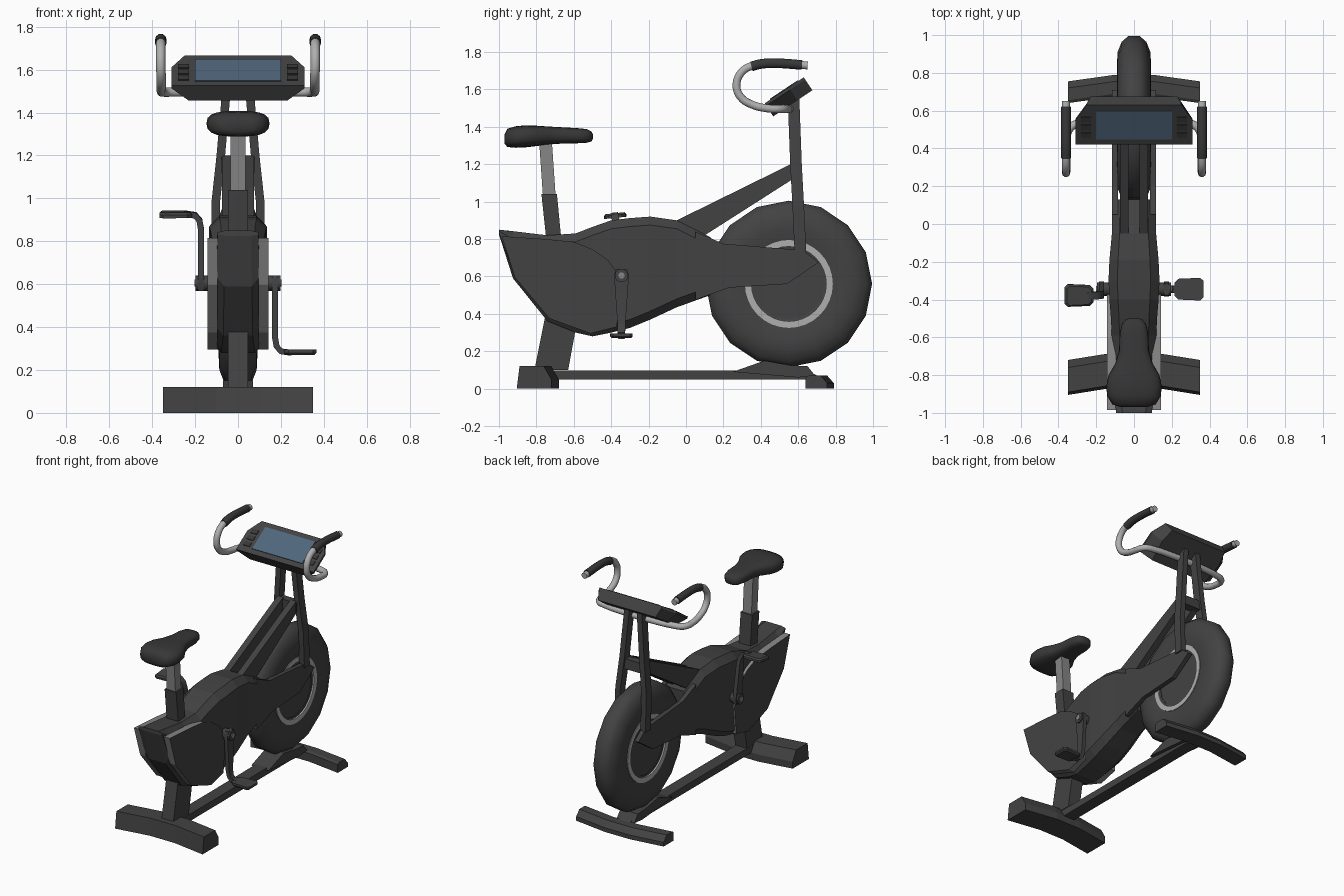
import bpy, bmesh, math
from mathutils import Matrix, Vector

if "Cube" in bpy.data.objects:
    bpy.data.objects.remove(bpy.data.objects["Cube"])


def material(name, rgb):
    m = bpy.data.materials.new(name)
    m.diffuse_color = (*rgb, 1)
    m.use_nodes = True
    m.node_tree.nodes["Principled BSDF"].inputs["Base Color"].default_value = m.diffuse_color
    return m


DARK = material("dark grey", (.055, .055, .055))
BLACK = material("soft black", (.038, .038, .038))
GREY = material("mid grey", (.24, .24, .24))
METAL = material("light metal", (.43, .43, .43))
BLUE = material("screen blue", (.08, .133, .2))


def finish(name, bm, mat, smooth=0):
    bmesh.ops.remove_doubles(bm, verts=bm.verts, dist=.0001)
    bmesh.ops.recalc_face_normals(bm, faces=bm.faces)
    me = bpy.data.meshes.new(name)
    bm.to_mesh(me)
    bm.free()
    me.materials.append(mat)
    if smooth:
        me.polygons.foreach_set("use_smooth", [True] * len(me.polygons))
        me.set_sharp_from_angle(angle=math.radians(smooth))
    ob = bpy.data.objects.new(name, me)
    bpy.context.collection.objects.link(ob)
    return ob


def loft(name, rings, mat, smooth=0, matrix=None, loop=False):
    """Skin equal-sized rings of points; capped unless looped."""
    bm = bmesh.new()
    vs = [[bm.verts.new(p) for p in r] for r in rings]
    n = len(vs[0])
    for a, b in zip(vs, vs[1:] + (vs[:1] if loop else [])):
        for i in range(n):
            j = (i + 1) % n
            bm.faces.new((a[i], a[j], b[j], b[i]))
    if not loop:
        bm.faces.new(vs[0])
        bm.faces.new(vs[-1])
    if matrix:
        bm.transform(matrix)
    return finish(name, bm, mat, smooth)


def prism(name, profile, x0, x1, mat, smooth=0):
    """Extrude a (y, z) side profile along x."""
    return loft(name, [[(x, y, z) for y, z in profile] for x in (x0, x1)], mat, smooth)


def lathe(name, profile, center, seg, mat, smooth=0):
    """Spin a closed (x, radius) profile around the x axis."""
    rings = []
    for i in range(seg):
        a = 2 * math.pi * i / seg
        rings.append([(x, center[0] + r * math.cos(a), center[1] + r * math.sin(a)) for x, r in profile])
    return loft(name, rings, mat, smooth, loop=True)


def tube(name, pts, radius, mat):
    cu = bpy.data.curves.new(name, 'CURVE')
    cu.dimensions = '3D'
    cu.bevel_depth, cu.bevel_resolution, cu.use_fill_caps = radius, 3, True
    cu.resolution_u = 5
    sp = cu.splines.new('BEZIER')
    sp.bezier_points.add(len(pts) - 1)
    for bp, p in zip(sp.bezier_points, pts):
        bp.co = p
        bp.handle_left_type = bp.handle_right_type = 'AUTO'
    tmp = bpy.data.objects.new(name + " path", cu)
    bpy.context.collection.objects.link(tmp)
    dg = bpy.context.evaluated_depsgraph_get()
    bm = bmesh.new()
    bm.from_mesh(bpy.data.meshes.new_from_object(tmp.evaluated_get(dg)))
    bpy.data.objects.remove(tmp)
    return finish(name, bm, mat, 50)


# Wheel: low-poly tyre, metal ring, hub disc
half = [(.03, .445), (.065, .415), (.087, .36), (.09, .30), (.078, .235), (.07, .19)]
W = (.55, .56)
lathe("tyre", half + [(-x, r) for x, r in reversed(half)], W, 16, DARK, 50)
for s in (1, -1):
    lathe("wheel_ring", [(s * .06, .2), (s * .083, .2), (s * .083, .235), (s * .06, .235)], W, 32, METAL, 30)
lathe("wheel_disc", [(.066, .001), (.066, .205), (-.066, .205), (-.066, .001)], W, 32, DARK)

# Main body shell: stations of y, top, bottom, half width
body = [(-1, .85, .825, .095), (-.925, .842, .59, .10), (-.74, .82, .36, .105), (-.59, .83, .30, .118),
        (-.5, .865, .28, .122), (-.4, .90, .30, .13), (-.3, .912, .325, .135), (-.19, .92, .37, .13),
        (-.05, .90, .435, .117), (.13, .81, .50, .115)]
rings = []
for y, t, b, w in body:
    c = min(.045, (t - b) * .3)
    right = [(w * .65, b), (w, b + c), (w, t - c), (w * .65, t)]
    rings.append([(x, y, z) for x, z in right] + [(-x, y, z) for x, z in reversed(right)])
loft("body_shell", rings, DARK)

for s in (1, -1):
    # Fork arms beside the wheel
    prism("fork_arm", [(.05, .84), (.2, .775), (.625, .74), (.71, .675), (.54, .56), (.23, .54), (.05, .475)],
          s * .085, s * .117, DARK)
    # Chain cover with grey rim
    cover = prism("chain_cover", [(-.985, .815), (-.75, .80), (-.6, .785), (-.5, .745), (-.42, .69), (-.375, .63),
                                  (-.35, .53), (-.37, .33), (-.51, .295), (-.73, .375), (-.915, .595)],
                  s * .095, s * .143, DARK)
    cover.data.materials.append(GREY)
    for f in cover.data.polygons:
        f.material_index = int(abs(f.normal.x) < .5)
    # Console posts straddling the wheel
    post = [(.105, .612, .72), (.104, .60, .98), (.08, .588, 1.2), (.05, .575, 1.55)]
    loft("console_post", [[(s * (x + a * .02), y + b * .031, z) for a, b in ((-1, -1), (1, -1), (1, 1), (-1, 1))]
                          for x, y, z in post], DARK)
    # Diagonal braces
    prism("diagonal_brace", [(-.08, .885), (.1, .82), (.57, 1.12), (.56, 1.2)], s * .03, s * .075, DARK)
prism("brace_bridge", [(.55, 1.12), (.61, 1.12), (.605, 1.19), (.55, 1.19)], -.08, .08, DARK)


# Feet, swept toward the rear at the tips
def foot(name, profile, sweep):
    loft(name, [[(x, y - sweep * (abs(x) > .2), z) for y, z in profile] for x in (-.35, -.1, .1, .35)], DARK)


foot("rear_foot", [(-.865, 0), (-.85, .12), (-.72, .12), (-.68, .05), (-.68, 0)], .04)
foot("front_foot", [(.675, 0), (.675, .06), (.69, .07), (.755, .07), (.79, .03), (.79, 0)], .035)
prism("base_beam", [(-.75, .048), (.7, .048), (.7, .07), (.65, .098), (-.75, .098)], -.045, .045, DARK)
prism("wheel_wedge", [(.25, .09), (.42, .15), (.56, .125), (.65, .12), (.69, .07), (.6, .06)], -.07, .07, DARK)
prism("rear_support", [(-.81, .1), (-.63, .1), (-.575, .4), (-.75, .4)], -.047, .047, DARK)

# Seat and post
prism("seat_sleeve", [(-.745, .78), (-.665, .78), (-.69, 1.04), (-.773, 1.04)], -.046, .046, DARK)
prism("seat_post", [(-.765, 1.03), (-.697, 1.03), (-.717, 1.32), (-.785, 1.32)], -.035, .035, GREY)
seat = [(-.97, .07, 1.31, 1.36), (-.955, .115, 1.292, 1.39), (-.91, .142, 1.288, 1.403), (-.86, .147, 1.29, 1.408),
        (-.8, .135, 1.297, 1.406), (-.74, .1, 1.305, 1.402), (-.67, .079, 1.31, 1.398), (-.58, .076, 1.312, 1.393),
        (-.53, .064, 1.315, 1.388), (-.505, .042, 1.322, 1.375), (-.498, .02, 1.335, 1.36)]
rings = []
for y, w, b, t in seat:
    ring = []
    for i in range(20):
        a = 2 * math.pi * i / 20
        c, s = math.cos(a), math.sin(a)
        ring.append((w * math.copysign(abs(c) ** .7, c), y, (b + t) / 2 + (t - b) / 2 * math.copysign(abs(s) ** .7, s)))
    rings.append(ring)
loft("seat", rings, BLACK, 60)


# Console: x across, u up the tilted panel, d out of its face
def panel(x, u, d):
    return (x, .42 + .832 * u - .555 * d, 1.525 + .555 * u + .832 * d)


def plate(name, x0, x1, u0, u1, mat):
    loft(name, [[panel(x, u, d) for x, u in ((x0, u0), (x1, u0), (x1, u1), (x0, u1))] for d in (-.004, .005)], mat)


face = [(.31, 0), (.31, .155), (.25, .252)]
back = [(.23, 0), (.25, .155), (.23, .252)]
loft("console", [[panel(x, u, d) for x, u in pts] + [panel(-x, u, d) for x, u in reversed(pts)]
                 for pts, d in ((face, 0), (face, -.015), (back, -.083))], DARK)
plate("screen", -.2, .2, .036, .216, BLUE)
for s in (1, -1):
    for u in (.045, .095, .145):
        plate("button", s * .228, s * .28, u, u + .032, BLACK)

# Handlebar with grips
bar = [(.30, .53, 1.495), (.345, .50, 1.495), (.357, .44, 1.498), (.358, .35, 1.52), (.358, .292, 1.56),
       (.36, .27, 1.62), (.36, .295, 1.69), (.36, .36, 1.728), (.36, .48, 1.74), (.36, .65, 1.728)]
tube("handlebar", [(-x, y, z) for x, y, z in reversed(bar)] + bar, .022, METAL)
for s in (1, -1):
    tube("grip", [(s * .36, .35, 1.723), (s * .36, .40, 1.736), (s * .36, .48, 1.74), (s * .36, .62, 1.731)], .027, BLACK)

# Cranks and pedals, opposite each other about the axle
AXLE = Matrix.Translation((0, -.345, .605))
left = AXLE @ Matrix.Rotation(math.radians(6), 4, 'X') @ Matrix.Rotation(math.pi, 4, 'Y')
path = [(.172, .035, .03), (.172, 0, .04), (.172, -.05, .036), (.172, -.25, .022), (.18, -.295, .02),
        (.2, -.318, .02), (.25, -.325, .016)]
outline = [(.215, -.035), (.235, -.055), (.35, -.06), (.367, -.045), (.367, .045), (.35, .06), (.235, .055), (.215, .035)]
for m in (AXLE, left):
    rings = []
    for i, (x, z, w) in enumerate(path):
        p, q = path[max(i - 1, 0)], path[min(i + 1, len(path) - 1)]
        d = Vector((q[0] - p[0], q[1] - p[1])).normalized() * .014
        rings.append([(x - d.y * k, y, z + d.x * k) for k, y in ((1, -w), (1, w), (-1, w), (-1, -w))])
    loft("crank_arm", rings, DARK, 40, m)
    loft("pedal", [[(.29 + (x - .29) * k, y * k, z) for x, y in outline] for k, z in ((.85, -.335), (1, -.325), (1, -.31))],
         DARK, 0, m)
for s in (1, -1):
    lathe("crank_hub", [(s * .12, .001), (s * .12, .036), (s * .197, .036), (s * .197, .001)], (-.345, .605), 16, DARK, 40)
    lathe("hub_cap", [(s * .15, .001), (s * .15, .017), (s * .202, .017), (s * .202, .001)], (-.345, .605), 12, GREY, 40)
